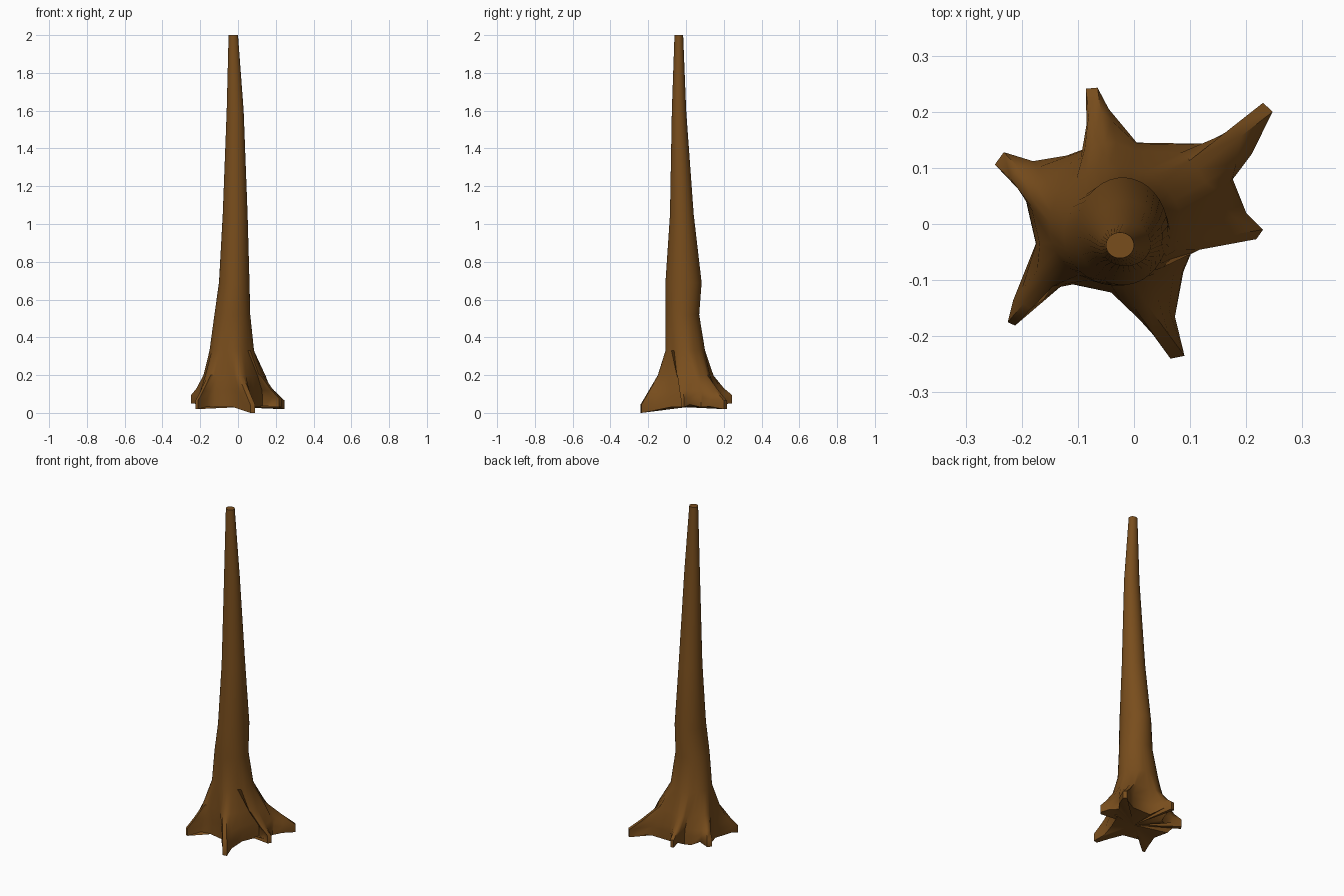
import bpy, bmesh, math

if "Cube" in bpy.data.objects:
    bpy.data.objects.remove(bpy.data.objects["Cube"])

# Root outline seen from above: per root (base, mid, tip, tip, mid, base), counter-clockwise
ROOTS = [
    (0.02, [(.18, .085), (.21, .125), (.247, .2), (.23, .216), (.197, .18), (.125, .143)]),
    (0.05, [(.005, .145), (-.045, .205), (-.065, .243), (-.086, .241), (-.083, .2), (-.085, .135)]),
    (0.05, [(-.12, .122), (-.18, .112), (-.232, .128), (-.248, .106), (-.22, .08), (-.195, .052)]),
    (0.02, [(-.175, -.035), (-.215, -.135), (-.225, -.175), (-.212, -.181), (-.163, -.12), (-.122, -.105)]),
    (0.00, [(-.025, -.125), (.025, -.185), (.065, -.24), (.09, -.235), (.073, -.165), (.088, -.085)]),
    (0.03, [(.13, .015), (.18, -.01), (.218, -.027), (.23, -.01), (.2, .02), (.176, .08)]),
]
ROLE = [0, 1, 2, 2, 1, 0]  # base, mid, tip

# Trunk sections: z, centre x, centre y, radius x, radius y
TRUNK = [
    (.33, -.033, -.004, .118, .105),
    (.52, -.03, -.02, .095, .09),
    (.69, -.02, -.013, .081, .096),
    (1.05, -.015, -.022, .066, .063),
    (1.6, -.015, -.037, .045, .038),
    (2.0, -.025, -.038, .025, .023),
]


def trunk_ring(section):
    z, cx, cy, rx, ry = section
    ring = []
    for i in range(36):
        a = math.radians(41 + (i - 2.5) * 10)
        ring.append((cx + rx * math.cos(a), cy + ry * math.sin(a), z))
    return ring


def root_ring(blend, height):
    """Blend the root outline towards the lowest trunk section."""
    core = trunk_ring((.3, -.033, -.004, .13, .117))
    ring = []
    for r, (zt, pts) in enumerate(ROOTS):
        for k, (x, y) in enumerate(pts):
            role = ROLE[k]
            f = blend[role]
            cx, cy, _ = core[r * 6 + k]
            ring.append((cx + (x - cx) * f, cy + (y - cy) * f, height(role, zt)))
    return ring


rings = [
    root_ring((1, 1, 1), lambda r, zt: (.03, zt + .014, zt)[r]),
    root_ring((1, 1, 1), lambda r, zt: (.085, zt + .05, zt + .045)[r]),
    root_ring((.95, .78, .68), lambda r, zt: (.12, .105 + zt * .4, .11 + zt * .4)[r]),
    root_ring((.6, .35, .24), lambda r, zt: .2),
] + [trunk_ring(s) for s in TRUNK]

# Loft the rings into one skin
bm = bmesh.new()
loops = [[bm.verts.new(p) for p in ring] for ring in rings]
for lo, hi in zip(loops, loops[1:]):
    for i in range(36):
        j = (i + 1) % 36
        bm.faces.new((lo[i], lo[j], hi[j], hi[i]))
bm.faces.new(loops[-1])

# Underside fan
mid = bm.verts.new((0, 0, .03))
for i in range(36):
    bm.faces.new((loops[0][(i + 1) % 36], loops[0][i], mid))
bmesh.ops.recalc_face_normals(bm, faces=bm.faces)

mesh = bpy.data.meshes.new("tree_trunk")
bm.to_mesh(mesh)
bm.free()
trunk = bpy.data.objects.new("tree_trunk", mesh)
bpy.context.collection.objects.link(trunk)

# Brown bark
bark = bpy.data.materials.new("bark")
bark.diffuse_color = (.19, .075, .012, 1)
bark.use_nodes = True
bark.node_tree.nodes["Principled BSDF"].inputs["Base Color"].default_value = bark.diffuse_color
mesh.materials.append(bark)

bpy.context.view_layer.objects.active = trunk
trunk.select_set(True)
bpy.ops.object.shade_smooth_by_angle(angle=math.radians(50))
